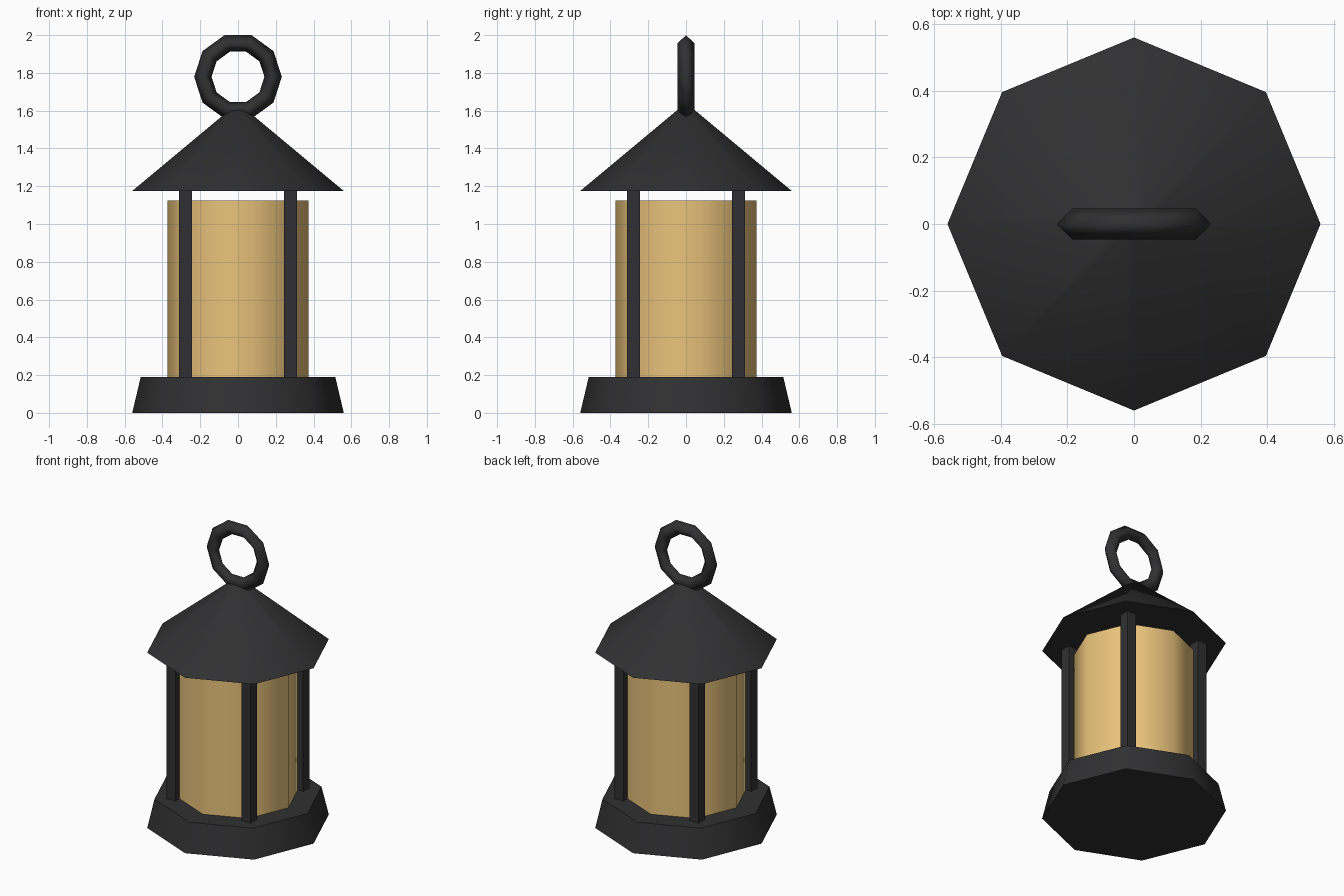
import bpy
from math import pi, radians

if "Cube" in bpy.data.objects:
    bpy.data.objects.remove(bpy.data.objects["Cube"])


def material(name, rgb):
    m = bpy.data.materials.new(name)
    m.diffuse_color = (*rgb, 1)
    m.use_nodes = True
    m.node_tree.nodes["Principled BSDF"].inputs["Base Color"].default_value = m.diffuse_color
    return m


METAL = material("dark_metal", (0.03, 0.03, 0.032))
AMBER = material("amber_glass", (0.82, 0.55, 0.2))


def finish(name, mat, angle=None):
    ob = bpy.context.object
    ob.name = name
    ob.data.materials.append(mat)
    if angle:
        bpy.ops.object.shade_smooth_by_angle(angle=radians(angle))
    return ob


def octagon(name, mat, r1, r2, z1, z2):
    # eight-sided frustum with a corner on the +x axis
    bpy.ops.mesh.primitive_cone_add(vertices=8, radius1=r1, radius2=r2,
                                    depth=z2 - z1, location=(0, 0, (z1 + z2) / 2))
    return finish(name, mat, 50)


# Body stack
octagon("base", METAL, 0.56, 0.515, 0, 0.19)
octagon("glass", AMBER, 0.373, 0.373, 0.18, 1.125)
octagon("roof", METAL, 0.56, 0.04, 1.175, 1.608)

# Four square corner posts
for sx, side in ((-1, "left"), (1, "right")):
    for sy, end in ((-1, "front"), (1, "back")):
        bpy.ops.mesh.primitive_cube_add(size=1, location=(sx * 0.278, sy * 0.278, 0.6825))
        post = finish(f"{end}_{side}_post", METAL)
        post.scale = (0.068, 0.068, 0.995)

# Hanging ring, ten segments with a diamond cross-section
bpy.ops.mesh.primitive_torus_add(major_segments=10, minor_segments=4,
                                 major_radius=0.186, minor_radius=0.046,
                                 location=(0, 0, 1.779), rotation=(pi / 2, 0, 0))
finish("hanging_ring", METAL, 100)
